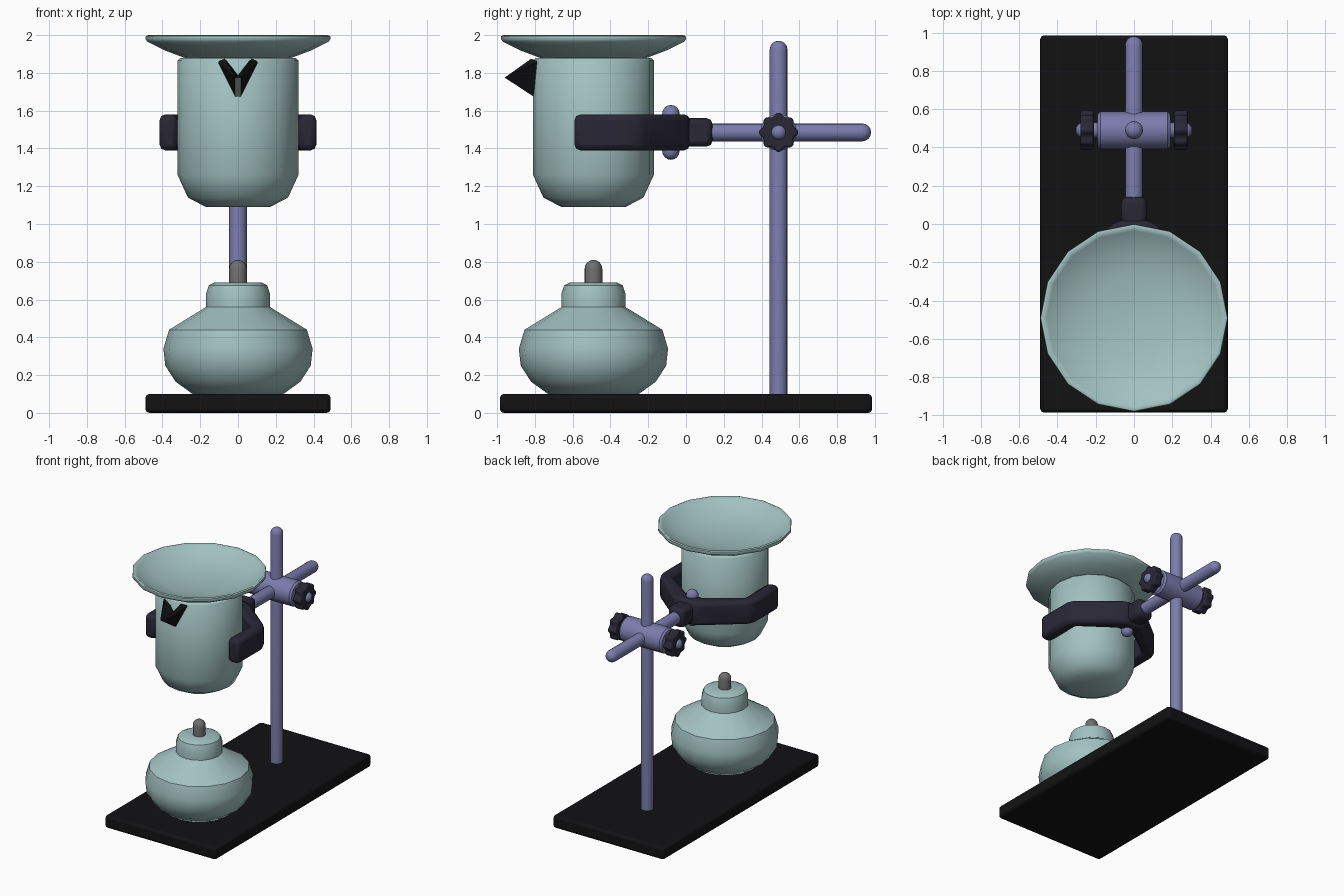
import bpy, bmesh
from math import sin, cos, pi
from mathutils import Matrix, Vector

if "Cube" in bpy.data.objects:
    bpy.data.objects.remove(bpy.data.objects["Cube"])


def material(name, rgb):
    m = bpy.data.materials.new(name)
    m.diffuse_color = (*rgb, 1)
    m.use_nodes = True
    m.node_tree.nodes["Principled BSDF"].inputs["Base Color"].default_value = m.diffuse_color
    return m


TEAL = material("pale_teal", (0.36, 0.54, 0.53))
PURPLE = material("purple_metal", (0.20, 0.20, 0.42))
NAVY = material("dark_navy", (0.022, 0.02, 0.036))
BLACK = material("black", (0.006, 0.006, 0.007))
GREY = material("wick_grey", (0.16, 0.16, 0.16))


def finish(bm, name, mat, bevel=0, angle=40, segments=2):
    bmesh.ops.recalc_face_normals(bm, faces=bm.faces)
    me = bpy.data.meshes.new(name)
    bm.to_mesh(me)
    bm.free()
    ob = bpy.data.objects.new(name, me)
    bpy.context.collection.objects.link(ob)
    me.materials.append(mat)
    if bevel:
        mod = ob.modifiers.new("bevel", 'BEVEL')
        mod.width, mod.segments = bevel, segments
        mod.limit_method = 'ANGLE'
    bpy.ops.object.select_all(action='DESELECT')
    ob.select_set(True)
    bpy.context.view_layer.objects.active = ob
    bpy.ops.object.shade_smooth_by_angle(angle=angle * pi / 180)
    return ob


def lathe(name, profile, mat, origin=(0, 0, 0), axis=(0, 0, 1), angle=40):
    """Spin (radius, height) points around an axis in 16 steps."""
    bm = bmesh.new()
    vs = [bm.verts.new((r, 0, z)) for r, z in profile]
    es = [bm.edges.new(p) for p in zip(vs, vs[1:])]
    bmesh.ops.spin(bm, geom=vs + es, cent=(0, 0, 0), axis=(0, 0, 1),
                   angle=2 * pi, steps=16)
    bmesh.ops.remove_doubles(bm, verts=bm.verts, dist=1e-4)
    turn = Vector((0, 0, 1)).rotation_difference(Vector(axis)).to_matrix().to_4x4()
    bm.transform(Matrix.Translation(origin) @ turn)
    return finish(bm, name, mat, angle=angle)


def prism(name, outline, depth, mat, matrix, bevel):
    """Extrude a flat outline along its local z."""
    bm = bmesh.new()
    face = bm.faces.new([bm.verts.new((x, y, 0)) for x, y in outline])
    top = bmesh.ops.extrude_face_region(bm, geom=[face])["geom"]
    bmesh.ops.translate(bm, vec=(0, 0, depth),
                        verts=[v for v in top if isinstance(v, bmesh.types.BMVert)])
    bm.transform(matrix)
    return finish(bm, name, mat, bevel)


def box(name, size, centre, mat, bevel):
    bm = bmesh.new()
    bmesh.ops.create_cube(bm, size=1)
    bm.transform(Matrix.Translation(centre) @ Matrix.Diagonal((*size, 1)))
    return finish(bm, name, mat, bevel)


def dome(r, z, h):
    return [(r * cos(a * pi / 8), z + h * sin(a * pi / 8)) for a in range(4)] + [(0, z + h)]


def rod(name, r, length, mat, origin, axis=(0, 0, 1), both=False):
    start = [(a, r - b) for a, b in reversed(dome(r, 0, r))] if both else [(0, 0), (r, 0)]
    return lathe(name, start + dome(r, length - r, r), mat, origin, axis)


# Base and stand rods
box("base", (0.98, 1.97, 0.1), (0, 0, 0.05), BLACK, 0.02)
rod("upright_rod", 0.047, 1.88, PURPLE, (0, 0.49, 0.09))
rod("cross_rod", 0.047, 0.92, PURPLE, (0, 0.06, 1.485), (0, 1, 0))

# Boss joining the two rods, with a knobbed screw on each side
lathe("boss", [(0, -0.19), (0.085, -0.19), (0.098, -0.175), (0.098, 0.175),
               (0.085, 0.19), (0, 0.19)], PURPLE, (0, 0.49, 1.485), (1, 0, 0))
lobes = []
for i in range(32):
    r, a = (0.104 if i % 4 < 2 else 0.088), (i - 0.5) * pi / 16
    lobes.append((r * cos(a), r * sin(a)))
for side, label in ((1, "right"), (-1, "left")):
    rod(label + "_screw", 0.042, 0.15, PURPLE, (side * 0.155, 0.49, 1.485), (side, 0, 0))
    prism(label + "_knob", lobes, 0.07, NAVY,
          Matrix.Translation((side * 0.245 - 0.035, 0.49, 1.485))
          @ Matrix.Rotation(pi / 2, 4, 'Y'), 0.012)

# Clamp jaws, knuckle and pivot pin
half = [(0.08, 0.02), (0.11, 0.0), (0.395, -0.23), (0.415, -0.29), (0.415, -0.59),
        (0.32, -0.59), (0.32, -0.29), (0.07, -0.11)]
jaws = half + [(-x, y) for x, y in reversed(half)]
prism("clamp_jaws", jaws, 0.19, NAVY, Matrix.Translation((0, 0, 1.39)), 0.03)
box("clamp_knuckle", (0.135, 0.19, 0.15), (0, 0.045, 1.485), NAVY, 0.03)
rod("pivot_pin", 0.046, 0.29, PURPLE, (0, -0.08, 1.34), both=True)

# Beaker with the evaporating dish on top
lathe("beaker", [(0, 1.09), (0.17, 1.09), (0.265, 1.14), (0.32, 1.26), (0.32, 1.865),
                 (0.305, 1.88), (0, 1.88)], TEAL, (0, -0.49, 0), angle=50)
lathe("dish", [(0, 1.875), (0.27, 1.875), (0.39, 1.92), (0.48, 1.965), (0.49, 1.98),
               (0.488, 1.995), (0.475, 2.0), (0.455, 1.985), (0.35, 1.935), (0.22, 1.903),
               (0, 1.89)], TEAL, (0, -0.49, 0), angle=60)

# Pouring spout: a wedge with a V trough and a narrow pale keel
bm = bmesh.new()
right, left = [[bm.verts.new(p) for p in ((s * 0.11, -0.78, 1.86), (s * 0.07, -0.82, 1.875),
               (s * 0.015, -0.96, 1.775), (s * 0.015, -0.80, 1.67))] for s in (1, -1)]
trough = bm.verts.new((0, -0.79, 1.79))
for a, b, c, d in (right, left):
    bm.faces.new((a, b, c))
    bm.faces.new((a, c, d))
    bm.faces.new((b, trough, c))
    bm.faces.new((a, d, trough))
    bm.faces.new((a, trough, b))
bm.faces.new((right[2], left[2], trough))
bm.faces.new((right[3], left[3], trough))
keel = bm.faces.new((right[2], right[3], left[3], left[2]))
keel.material_index = 1
spout = finish(bm, "spout", BLACK, angle=20)
spout.data.materials.append(TEAL)

# Spirit lamp and its wick
lathe("spirit_lamp", [(0, 0.1), (0.24, 0.1), (0.33, 0.165), (0.385, 0.25), (0.395, 0.34),
                      (0.365, 0.44), (0.17, 0.56), (0.17, 0.63), (0.155, 0.675),
                      (0.125, 0.69), (0, 0.69)], TEAL, (0, -0.49, 0))
rod("wick", 0.047, 0.14, GREY, (0, -0.49, 0.67))
